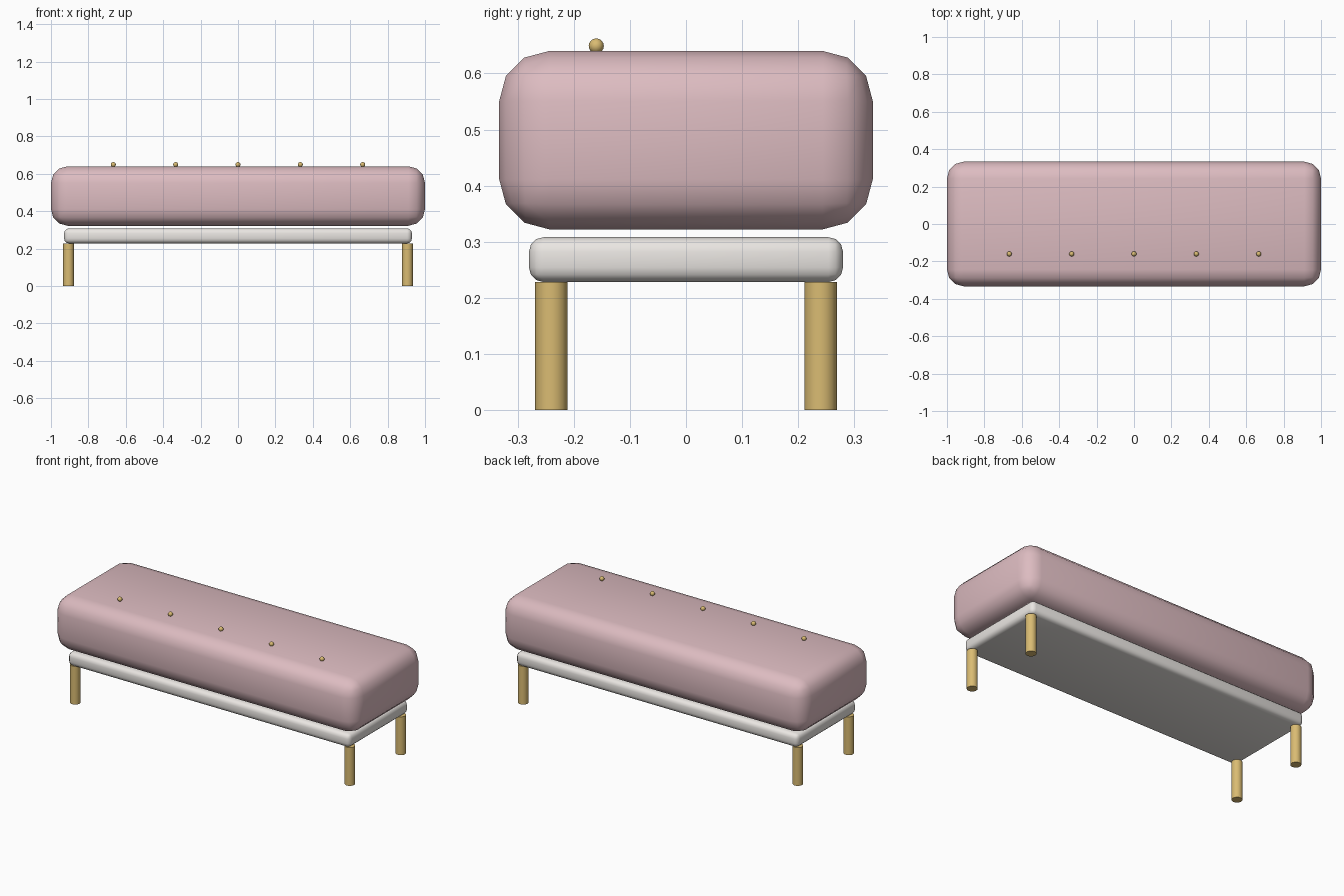
import bpy, math

if "Cube" in bpy.data.objects:
    bpy.data.objects.remove(bpy.data.objects["Cube"])


def material(name, color):
    m = bpy.data.materials.new(name)
    m.diffuse_color = (*color, 1)
    m.use_nodes = True
    m.node_tree.nodes["Principled BSDF"].inputs["Base Color"].default_value = m.diffuse_color
    return m


PINK = material("pink_fabric", (0.72, 0.50, 0.53))
CREAM = material("cream_paint", (0.82, 0.79, 0.76))
BRASS = material("brass", (0.70, 0.50, 0.17))


def finish(name, mat, angle=40):
    ob = bpy.context.object
    ob.name = name
    ob.data.materials.append(mat)
    bpy.ops.object.shade_smooth_by_angle(angle=math.radians(angle))
    return ob


def rounded_box(name, size, z, bevel, mat):
    bpy.ops.mesh.primitive_cube_add(size=1, location=(0, 0, z))
    ob = bpy.context.object
    ob.scale = size
    bpy.ops.object.transform_apply(location=False, rotation=False, scale=True)
    mod = ob.modifiers.new("bevel", 'BEVEL')
    mod.width = bevel
    mod.segments = 3
    bpy.ops.object.modifier_apply(modifier=mod.name)
    return finish(name, mat)


# Upholstered cushion and the frame beneath it
rounded_box("seat_cushion", (2.0, 0.666, 0.318), 0.481, 0.089, PINK)
rounded_box("base_frame", (1.86, 0.56, 0.08), 0.268, 0.026, CREAM)

# Four round legs
for side, x in (("left", -0.906), ("right", 0.906)):
    for end, y in (("front", -0.24), ("back", 0.24)):
        bpy.ops.mesh.primitive_cylinder_add(vertices=16, radius=0.029, depth=0.228,
                                            location=(x, y, 0.114))
        finish(f"{end}_{side}_leg", BRASS)

# Row of tufting buttons
for i in range(5):
    bpy.ops.mesh.primitive_uv_sphere_add(segments=12, ring_count=8, radius=0.0135,
                                         location=((i - 2) / 3, -0.16, 0.649))
    finish(f"button_{i + 1}", BRASS)
